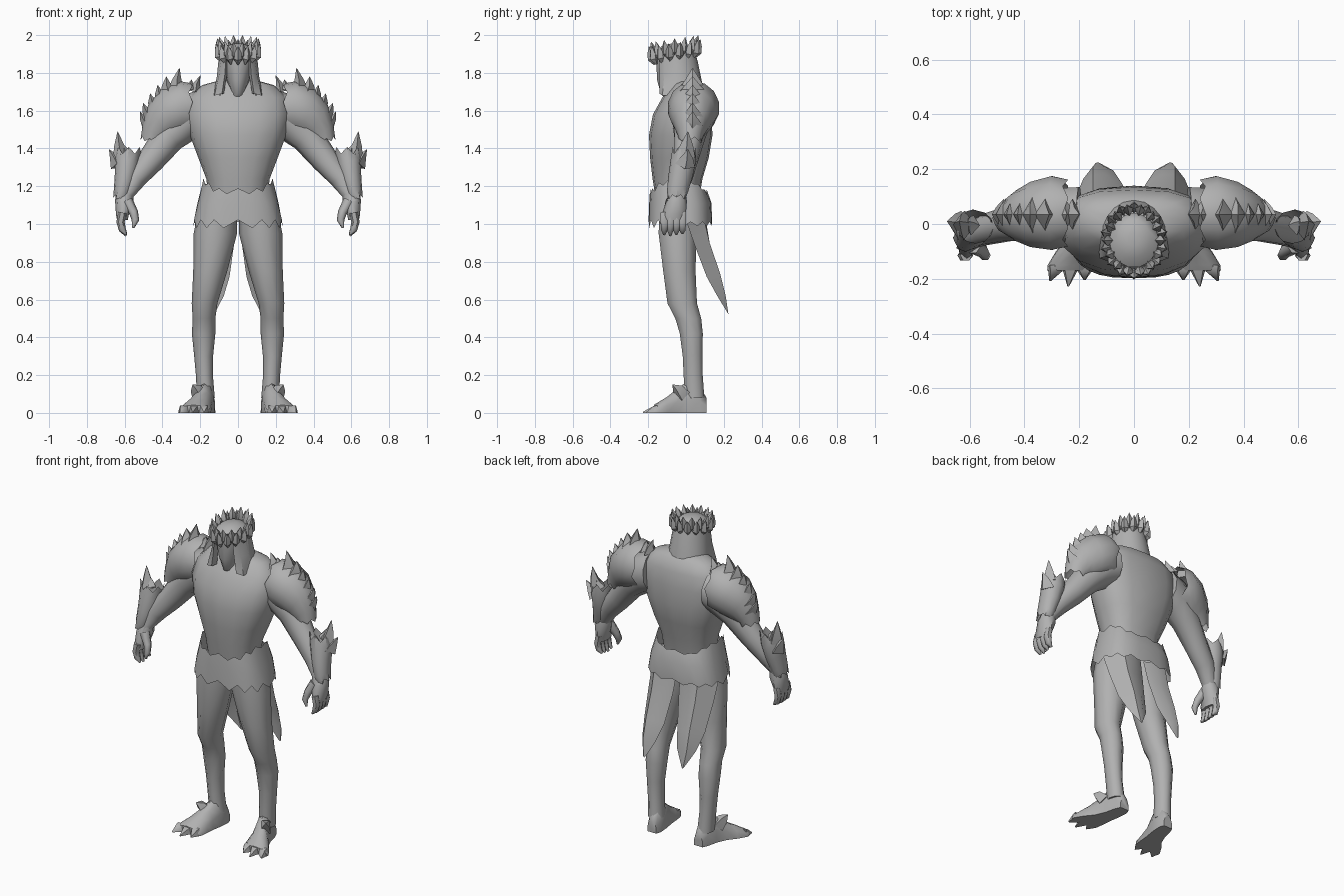
import bpy, bmesh, math
from mathutils import Vector

mat = bpy.data.materials.new("stone_grey")
mat.diffuse_color = (0.44, 0.44, 0.44, 1)


def skin(bm, rows, closed=True, caps=True):
    vs = [[bm.verts.new(p) for p in r] for r in rows]
    n = len(vs[0])
    for r, s in zip(vs, vs[1:]):
        for i in range(n if closed else n - 1):
            j = (i + 1) % n
            bm.faces.new((r[i], r[j], s[j], s[i]))
    if caps and closed:
        bm.faces.new(vs[0][::-1])
        bm.faces.new(vs[-1])


def loft(bm, rings, n=12, caps=True, jag={}, arc=(0, 360), power=1.0, back=None):
    """Rings are (x, y, z, radius, y radius, tilt); jag zigzags a ring along its axis."""
    full = arc[1] - arc[0] == 360
    rows = []
    for k, (x, y, z, a, b, ang) in enumerate(rings):
        g = math.radians(ang)
        row = []
        for i in range(n):
            t = math.radians(arc[0] + (arc[1] - arc[0]) * i / (n if full else n - 1))
            c, s = math.cos(t), math.sin(t)
            e = back if back and s > 0 else power
            c = math.copysign(abs(c) ** e, c) * a
            s = math.copysign(abs(s) ** e, s) * b
            d = jag.get(k, 0) * (1 if i % 2 else -1)
            row.append((x + c * math.cos(g) - d * math.sin(g), y + s,
                        z + c * math.sin(g) + d * math.cos(g)))
        rows.append(row)
    skin(bm, rows, full, caps)


def tube(bm, pts, radii, n=6, flat=1.0, side=(0, 1, 0)):
    """Tapered tube through points; flat scales the width along side."""
    pts = [Vector(p) for p in pts]
    rows = []
    for k, p in enumerate(pts):
        d = (pts[min(k + 1, len(pts) - 1)] - pts[max(k - 1, 0)]).normalized()
        u = d.cross(Vector(side)).normalized()
        v = d.cross(u)
        rows.append([p + radii[k] * (u * math.cos(math.tau * i / n) +
                                     v * flat * math.sin(math.tau * i / n)) for i in range(n)])
    skin(bm, rows)


def finish(bm, name, mirror=False, angle=40):
    bmesh.ops.recalc_face_normals(bm, faces=bm.faces)
    me = bpy.data.meshes.new(name)
    bm.to_mesh(me)
    bm.free()
    me.materials.append(mat)
    ob = bpy.data.objects.new(name, me)
    bpy.context.collection.objects.link(ob)
    if mirror:
        ob.modifiers.new("mirror", 'MIRROR').use_mirror_merge = False
    bpy.ops.object.select_all(action='DESELECT')
    ob.select_set(True)
    bpy.context.view_layer.objects.active = ob
    bpy.ops.object.shade_smooth_by_angle(angle=math.radians(angle))


def part(name, rings, mirror=False, **kw):
    bm = bmesh.new()
    loft(bm, rings, **kw)
    finish(bm, name, mirror, 50)


# torso with a flat back
part("torso", [(0, -.045, 1.1, .15, .11, 0), (0, -.045, 1.24, .168, .132, 0),
               (0, -.035, 1.35, .21, .155, 0), (0, -.028, 1.47, .255, .168, 0),
               (0, -.02, 1.58, .275, .155, 0), (0, 0, 1.67, .26, .125, 0),
               (0, .01, 1.735, .19, .085, 0), (0, 0, 1.76, .1, .06, 0)],
     n=16, power=.9, back=.75)

# head with a pointed chin
part("head", [(0, -.03, 1.64, .06, .06, 0), (0, -.07, 1.69, .03, .065, 0),
              (0, -.06, 1.76, .06, .095, 0), (0, -.06, 1.86, .085, .1, 0),
              (0, -.06, 1.92, .09, .1, 0), (0, -.055, 1.945, .06, .07, 0),
              (0, -.055, 1.955, .02, .025, 0)], n=14)

# long hair, open around the face, with a broad strand on each side
part("hair", [(0, -.055, 1.92, .09, .1, 0), (0, -.05, 1.86, .103, .112, 0),
              (0, -.035, 1.76, .115, .118, 0), (0, -.025, 1.67, .135, .125, 0),
              (0, -.03, 1.66, .1, .1, 0)], n=15, arc=(-45, 225))
bm = bmesh.new()
skin(bm, [[(.1, -.05, 1.9), (.085, -.115, 1.9), (.062, -.145, 1.9), (.05, -.12, 1.9)],
          [(.112, -.05, 1.78), (.1, -.115, 1.79), (.07, -.14, 1.79), (.058, -.11, 1.79)],
          [(.133, -.05, 1.68), (.125, -.125, 1.68), (.085, -.14, 1.69), (.075, -.1, 1.69)]])
finish(bm, "hair_strand", True)

# crown of pointed leaves on a tilted band
bm = bmesh.new()
for i in range(14):
    for off, r, lift in ((0, .088, 0), (.5, .08, .022)):
        t = math.tau * (i + off) / 14 - math.pi / 2
        c, s = math.cos(t), math.sin(t)
        z = 1.886 + lift + .018 * s
        p = lambda q, h: (c * (r + q), -.06 + s * (r + .018 + q), z + h)
        tube(bm, [p(0, -.025), p(.015, .005), p(.02, .04), p(.03, .073)],
             [.004, .022, .018, .001], 4, .95, (-s, c, 0))
finish(bm, "leaf_crown", angle=30)
part("crown_band", [(0, -.06, 1.88, .092, .11, 0), (0, -.06, 1.93, .092, .11, 0)],
     n=16, caps=False)

# arms
part("arm", [(.2, .03, 1.59, .12, .11, 85), (.27, .03, 1.56, .12, .105, 70),
             (.36, .02, 1.47, .09, .085, 50), (.46, 0, 1.34, .072, .065, 42),
             (.54, -.02, 1.25, .062, .058, 38), (.595, -.045, 1.16, .044, .045, 25),
             (.605, -.06, 1.12, .04, .045, 10)], True, n=10)

# hands with curled fingers and a thumb
bm = bmesh.new()
loft(bm, [(.592, -.045, 1.18, .04, .04, 20), (.602, -.05, 1.12, .05, .055, 10),
          (.612, -.065, 1.05, .034, .064, 0), (.612, -.068, 1.02, .028, .062, 0)], n=8)
for k in range(4):
    y = -.115 + .032 * k
    tube(bm, [(.612, y, 1.06), (.622, y, 1.01), (.612, y, .97), (.592, y, .938 + .006 * abs(k - 1))],
         [.022, .022, .019, .006], 6)
tube(bm, [(.585, -.08, 1.12), (.552, -.1, 1.06), (.543, -.115, 1.02), (.555, -.12, .98)],
     [.03, .024, .02, .006], 6)
finish(bm, "hand", True, 60)

# shoulder guards opening downwards, with broad ridge spikes
bm = bmesh.new()
loft(bm, [(.25, .04, 1.615, .132, .125, 90), (.3, .04, 1.615, .142, .138, 86),
          (.37, .035, 1.583, .134, .122, 73), (.418, .03, 1.535, .111, .095, 59),
          (.447, .025, 1.48, .076, .07, 41), (.455, .022, 1.44, .061, .058, 12)],
     n=14, caps=False, jag={0: .01, 5: .01})
for base, tip, r in (((.325, 1.70), (.31, 1.825), .05), ((.365, 1.69), (.38, 1.78), .05),
                     ((.4, 1.65), (.425, 1.735), .045), ((.435, 1.61), (.465, 1.69), .042),
                     ((.46, 1.56), (.503, 1.64), .04), ((.475, 1.52), (.518, 1.595), .035),
                     ((.25, 1.71), (.245, 1.765), .035), ((.225, 1.7), (.2, 1.785), .035)):
    mid = ((base[0] + tip[0]) / 2 + .006, .035, (base[1] + tip[1]) / 2)
    tube(bm, [(base[0], .035, base[1]), mid, (tip[0], .035, tip[1])], [r, r * .5, .001], 4, 1.6)
finish(bm, "shoulder_guard", True)

# forearm guards
bm = bmesh.new()
loft(bm, [(.578, -.01, 1.39, .066, .06, 0), (.587, -.015, 1.33, .066, .068, 12),
          (.598, -.03, 1.25, .058, .064, 22), (.615, -.045, 1.17, .047, .056, 28),
          (.628, -.05, 1.13, .033, .045, 35)],
     n=12, caps=False, jag={0: .018, 4: .01})
for base, mid, tip, r in (((.62, 1.36), (.63, 1.42), (.637, 1.49), .042),
                          ((.635, 1.31), (.655, 1.35), (.682, 1.395), .042),
                          ((.59, 1.37), (.6, 1.395), (.605, 1.42), .03)):
    tube(bm, [(base[0], -.005, base[1]), (mid[0], .005, mid[1]), (tip[0], .01, tip[1])],
         [r, r * .6, .001], 4, 1.3)
finish(bm, "forearm_guard", True)

# legs
part("leg", [(.105, -.045, 1.1, .1, .1, 0), (.12, -.045, .95, .115, .105, 0),
             (.147, -.035, .75, .09, .09, 0), (.177, -.02, .58, .068, .082, 0),
             (.18, .012, .5, .06, .072, 0), (.182, .028, .42, .062, .064, 0),
             (.182, .035, .3, .05, .055, 0), (.178, .038, .2, .045, .053, 0),
             (.17, .045, .08, .047, .055, 0)], True, n=10)

# feet turned outwards, sloping down to clawed toes
bm = bmesh.new()
rows = []
for y, x, w, h in ((.108, .16, .03, .08), (.075, .162, .042, .14), (.01, .172, .047, .17),
                   (-.05, .19, .055, .125), (-.1, .212, .073, .085), (-.15, .23, .085, .055),
                   (-.17, .235, .082, .042)):
    rows.append([(x + w * c, y, h * k) for c, k in
                 ((-1, 0), (-.95, .45), (-.55, .88), (0, 1), (.55, .88), (.95, .45), (1, 0))])
skin(bm, rows)
for x, tx, ty in ((.18, .18, -.205), (.233, .24, -.228), (.287, .306, -.208)):
    rows = [[(x - .028, -.15, 0), (x - .02, -.15, .04), (x + .02, -.15, .04), (x + .028, -.15, 0)],
            [(x - .026, -.172, 0), (x - .018, -.172, .036), (x + .018, -.172, .036), (x + .026, -.172, 0)],
            [(tx - .003, ty, 0), (tx - .002, ty, .006), (tx + .002, ty, .006), (tx + .003, ty, 0)]]
    skin(bm, rows)
tube(bm, [(.2, -.02, .09), (.225, -.045, .13), (.24, -.07, .15)], [.045, .03, .001], 4)
finish(bm, "foot", True, 55)

# ragged waist wrap, peaked at the hips and notched in the middle
bm = bmesh.new()
rows = []
for k, (a, b, y, z, jag) in enumerate(((.186, .15, -.04, 1.175, .014), (.215, .165, -.03, 1.11, 0),
                                       (.237, .168, -.03, 1.0, .022))):
    row = []
    for i in range(28):
        t = math.tau * i / 28
        c, s = math.cos(t), math.sin(t)
        peak = max(0, abs(c) - .5) * .11 if k == 0 else 0
        row.append((a * math.copysign(abs(c) ** .75, c), y + b * math.copysign(abs(s) ** .75, s),
                    z + peak + jag * (1 if i % 2 else -1) * (.5 if s > .2 else 1)))
    rows.append(row)
skin(bm, rows, caps=False)
finish(bm, "waist_wrap")

# pointed coat tails
bm = bmesh.new()
skin(bm, [[(.01, .07, 1.04), (.08, .1, 1.05), (.15, .09, 1.05), (.228, .0, 1.02)],
          [(.02, .1, .9), (.085, .125, .9), (.15, .125, .9), (.222, .045, .89)],
          [(.045, .15, .72), (.1, .18, .74), (.15, .18, .74), (.208, .11, .72)],
          [(.075, .195, .62), (.11, .21, .62), (.15, .21, .62), (.185, .165, .62)],
          [(.122, .22, .53), (.13, .225, .52), (.135, .225, .52), (.142, .22, .53)]], False)
finish(bm, "coat_tail", True)
